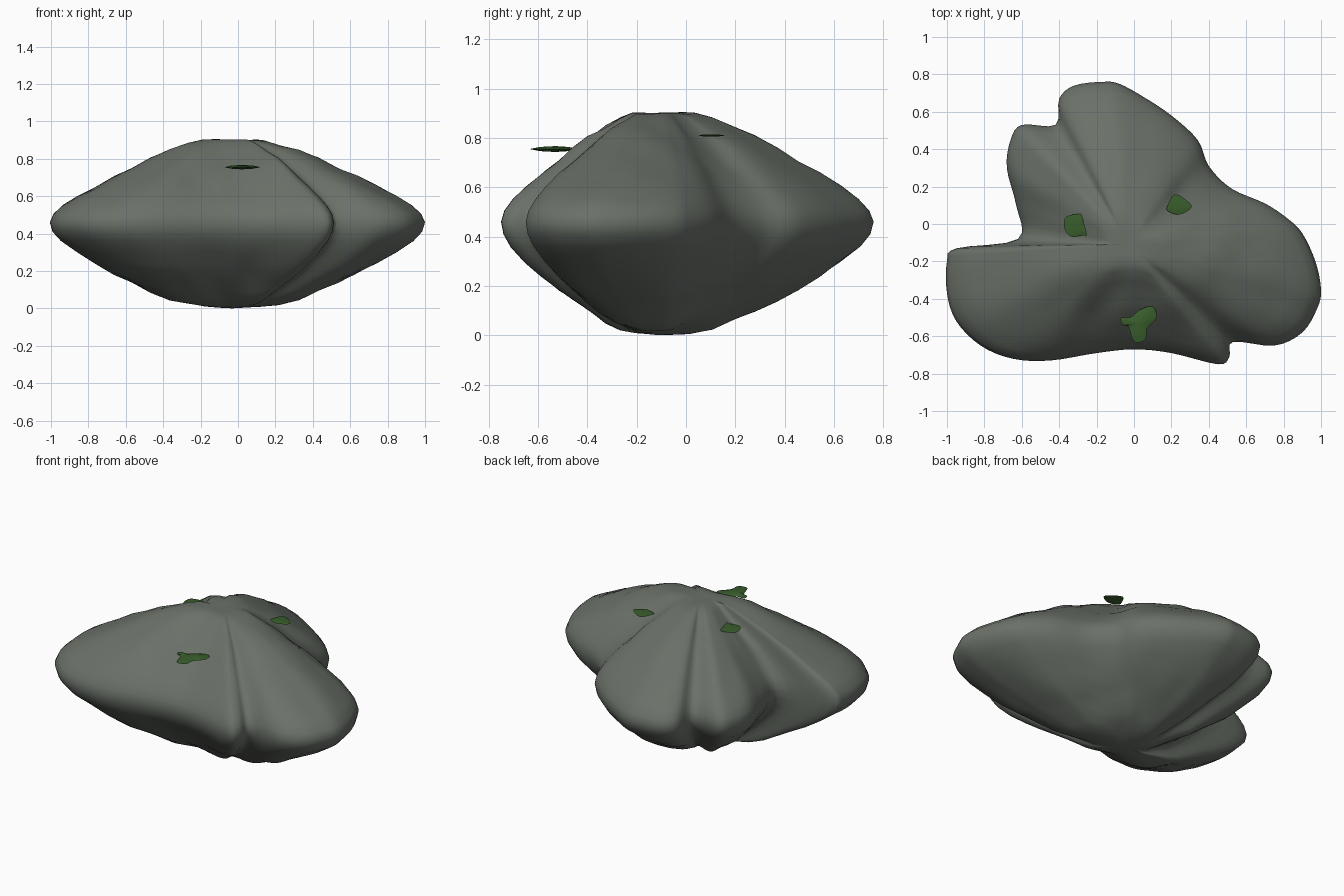
import bpy
import bmesh
from mathutils import Vector, noise

default_cube = bpy.data.objects.get("Cube")
if default_cube:
    bpy.data.objects.remove(default_cube, do_unlink=True)


def make_material(name, colour):
    material = bpy.data.materials.new(name)
    material.use_nodes = True
    material.diffuse_color = (*colour, 1)
    shader = material.node_tree.nodes["Principled BSDF"]
    shader.inputs["Base Color"].default_value = (*colour, 1)
    shader.inputs["Roughness"].default_value = 0.9
    return material


def smooth_loop(points, steps):
    """Closed Catmull-Rom curve through the points."""
    points = [Vector(p) for p in points]
    count = len(points)
    result = []
    for i in range(count):
        a, b, c, d = (points[(i + k) % count] for k in (-1, 0, 1, 2))
        for step in range(steps):
            t = step / steps
            result.append(0.5 * (2 * b + (c - a) * t
                                 + (2 * a - 5 * b + 4 * c - d) * t ** 2
                                 + (3 * b - a - 3 * c + d) * t ** 3))
    return result


def finish(name, bm, material, angle):
    bmesh.ops.recalc_face_normals(bm, faces=bm.faces)
    mesh = bpy.data.meshes.new(name)
    bm.to_mesh(mesh)
    bm.free()
    mesh.materials.append(material)
    obj = bpy.data.objects.new(name, mesh)
    bpy.context.collection.objects.link(obj)
    bpy.ops.object.select_all(action="DESELECT")
    obj.select_set(True)
    bpy.context.view_layer.objects.active = obj
    bpy.ops.object.shade_smooth_by_angle(angle=angle)
    return obj


def loft(name, rings, top, bottom, material, angle=1.0):
    """Skin a stack of closed rings and close it with a pole at each end."""
    bm = bmesh.new()
    loops = [[bm.verts.new(p) for p in ring] for ring in rings]
    poles = bm.verts.new(top), bm.verts.new(bottom)
    count = len(loops[0])
    for i in range(count):
        j = (i + 1) % count
        for upper, lower in zip(loops, loops[1:]):
            bm.faces.new((upper[i], lower[i], lower[j], upper[j]))
        bm.faces.new((poles[0], loops[0][i], loops[0][j]))
        bm.faces.new((poles[1], loops[-1][j], loops[-1][i]))
    return finish(name, bm, material, angle)


stone = make_material("grey green stone", (0.145, 0.165, 0.14))
moss = make_material("dark green moss", (0.04, 0.11, 0.025))

# Boulder: three-lobed plan, shrunk towards the crown and the base
plan = [(1, -.35), (.97, -.2), (.9, -.05), (.82, .03), (.7, .11), (.52, .19),
        (.4, .31), (.34, .45), (.2, .58), (.05, .68), (-.08, .75), (-.17, .76),
        (-.32, .74), (-.4, .67), (-.42, .53), (-.6, .53), (-.66, .45),
        (-.68, .3), (-.63, .1), (-.62, -.08), (-.95, -.13), (-1, -.2),
        (-1, -.37), (-.95, -.52), (-.82, -.65), (-.65, -.72), (-.45, -.73),
        (-.2, -.69), (0, -.67), (.2, -.69), (.45, -.75), (.51, -.71),
        (.53, -.63), (.75, -.65), (.9, -.58), (.98, -.45)]
# Share of the plan radius and height, from crown to base
profile = [(.08, .9), (.17, .9), (.25, .88), (.35, .84), (.45, .8), (.55, .755),
           (.65, .705), (.75, .655), (.85, .6), (.93, .55), (.98, .505),
           (1, .46), (.985, .41), (.94, .36), (.85, .3), (.75, .24),
           (.65, .185), (.55, .14), (.45, .095), (.35, .055), (.25, .025),
           (.15, .01), (.07, .005)]
centre = Vector((-0.03, -0.11))
outline = smooth_loop(plan, 4)
rings = []
for share, height in profile:
    ring = []
    # Lumps fade out at the rim and at both poles
    fade = 0.09 * share * (1 - share)
    for edge in outline:
        flat = centre + (edge - centre) * share
        lump = noise.noise(Vector((flat.x, flat.y, height)) * 6)
        ring.append((flat.x, flat.y, height + lump * fade))
    rings.append(ring)
loft("boulder", rings, (*centre, .9), (*centre, 0), stone)


# Moss patches: thin lens-shaped pads lying over the crown
def moss_patch(name, points, height, thickness):
    edge = smooth_loop(points, 3)
    middle = sum(edge, Vector((0, 0))) / len(edge)
    layers = []
    for share, level in ((.6, .7), (1, 0), (.6, -.7)):
        layers.append([(*(middle + (p - middle) * share),
                        height + level * thickness) for p in edge])
    loft(name, layers, (*middle, height + thickness),
         (*middle, height - thickness), moss)


moss_patch("front_moss",
           [(-.07, -.5), (-.02, -.5), (.03, -.46), (.1, -.44), (.12, -.5),
            (.07, -.56), (.06, -.62), (0, -.63), (-.03, -.55), (-.06, -.54)],
           .755, .012)
moss_patch("right_moss",
           [(-.37, .03), (-.33, .05), (-.27, .05), (-.26, 0), (-.22, -.04),
            (-.23, -.09), (-.27, -.06), (-.33, -.07), (-.37, -.03)],
           .815, .006)
moss_patch("left_moss",
           [(.18, .1), (.22, .16), (.3, .11), (.3, .08), (.24, .05),
            (.18, .07)],
           .81, .005)
